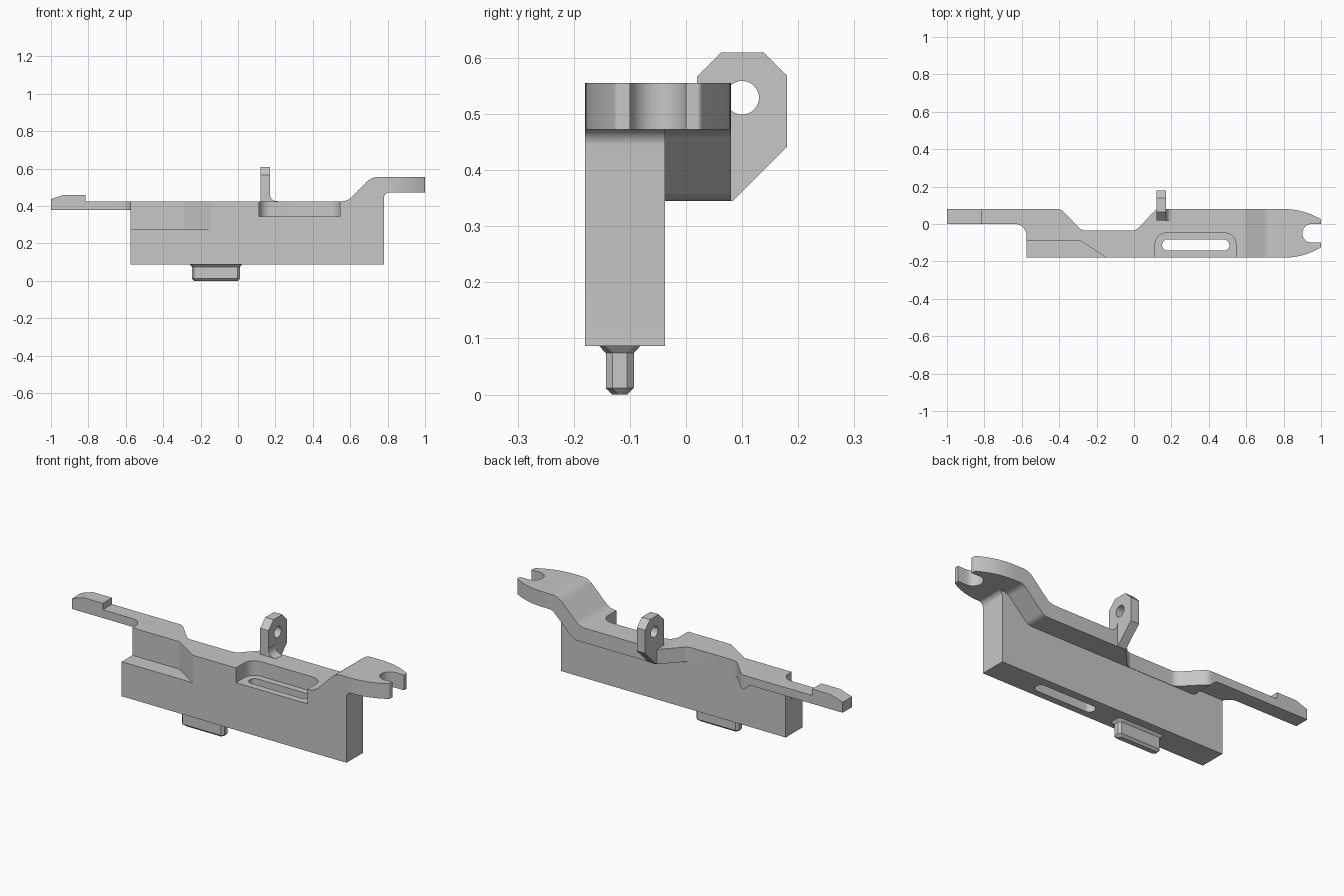
import bpy, bmesh
from math import radians, tan
from mathutils import Vector

if "Cube" in bpy.data.objects:
    bpy.data.objects.remove(bpy.data.objects["Cube"])

grey = bpy.data.materials.new("light grey")
grey.use_nodes = True
colour = (0.57, 0.57, 0.57, 1)
grey.diffuse_color = colour
grey.node_tree.nodes["Principled BSDF"].inputs["Base Color"].default_value = colour


def rounded(points, steps=8):
    """Outline of 2D points; a third number is the corner radius."""
    out = []
    for i, p in enumerate(points):
        here = Vector(p[:2])
        if len(p) == 2:
            out.append(here)
            continue
        a = (Vector(points[i - 1][:2]) - here).normalized()
        b = (Vector(points[(i + 1) % len(points)][:2]) - here).normalized()
        reach = p[2] / tan(a.angle(b) / 2)
        centre = here + (a + b).normalized() * (reach ** 2 + p[2] ** 2) ** 0.5
        start, end = here + a * reach - centre, here + b * reach - centre
        for k in range(steps + 1):
            out.append(centre + start.lerp(end, k / steps).normalized() * p[2])
    return out


def prism(name, points, axis, low, high):
    """Extrude an outline along an axis: x uses (y,z), y uses (x,z), z uses (x,y)."""
    bm = bmesh.new()
    place = {"x": lambda p, d: (d, p.x, p.y),
             "y": lambda p, d: (p.x, d, p.y),
             "z": lambda p, d: (p.x, p.y, d)}[axis]
    outline = rounded(points)
    outline = [p for i, p in enumerate(outline) if (p - outline[i - 1]).length > 1e-5]
    face = bm.faces.new([bm.verts.new(place(p, low)) for p in outline])
    offset = Vector(place(Vector((0, 0)), high - low))
    top = bmesh.ops.extrude_face_region(bm, geom=[face], use_keep_orig=True)["geom"]
    bmesh.ops.translate(bm, vec=offset, verts=[v for v in top if isinstance(v, bmesh.types.BMVert)])
    bmesh.ops.recalc_face_normals(bm, faces=bm.faces)
    mesh = bpy.data.meshes.new(name)
    bm.to_mesh(mesh)
    bm.free()
    mesh.materials.append(grey)
    obj = bpy.data.objects.new(name, mesh)
    bpy.context.collection.objects.link(obj)
    return obj


def combine(target, other, operation):
    mod = target.modifiers.new(operation.lower(), "BOOLEAN")
    mod.object, mod.operation, mod.solver = other, operation, "EXACT"
    bpy.context.view_layer.objects.active = target
    bpy.ops.object.modifier_apply(modifier=mod.name)
    bpy.data.objects.remove(other)


def box(x0, x1, y0, y1, r):
    return [(x0, y0, r), (x1, y0, r), (x1, y1, r), (x0, y1, r)]


# Top plate: side profile trimmed by its plan outline
plate = prism("top_plate", [
    (-1, 0.38), (-0.44, 0.38, 0.02), (-0.4, 0.345, 0.02), (0.62, 0.345, 0.05),
    (0.75, 0.472, 0.05), (1, 0.472), (1, 0.555), (0.715, 0.555, 0.08),
    (0.585, 0.425, 0.08), (-0.815, 0.425), (-0.815, 0.46), (-0.93, 0.46, 0.02), (-1, 0.437)],
    "y", -0.3, 0.2)
plan = prism("plan_outline", [
    (-1, 0), (-0.575, 0, 0.06), (-0.575, -0.18), (0.9, -0.18, 0.38), (1, -0.125, 0.01),
    (1, 0.025, 0.01), (0.9, 0.08, 0.38), (0.12, 0.08, 0.03), (0.01, -0.035, 0.05),
    (-0.28, -0.035, 0.05), (-0.39, 0.08, 0.05), (-1, 0.08)], "z", 0, 1)
combine(plate, plan, "INTERSECT")
combine(plate, prism("fork_cutter", box(0.9, 1.1, -0.1, 0, 0.0499), "z", 0.2, 0.8), "DIFFERENCE")

# Main block under the plate
body = prism("main_body", [
    (-0.575, 0.087), (0.78, 0.087), (0.78, 0.474, 0.03), (0.82, 0.474), (0.8, 0.5),
    (0.7, 0.5), (0.6, 0.4), (-0.575, 0.4)], "y", -0.18, -0.037)
combine(body, plate, "UNION")

# Front pocket, through slot and the stepped front corner
combine(body, prism("pocket_cutter", [
    (0.113, -0.3), (0.545, -0.3), (0.545, -0.048, 0.06), (0.113, -0.048, 0.06)],
    "z", 0.345, 0.7), "DIFFERENCE")
combine(body, prism("slot_cutter", box(0.15, 0.51, -0.143, -0.083, 0.0299), "z", 0, 0.7), "DIFFERENCE")
combine(body, prism("corner_cutter", [
    (-0.7, -0.3), (0.043, -0.3), (-0.29, -0.088), (-0.7, -0.088)],
    "z", 0.275, 0.7), "DIFFERENCE")

# Upright lug with its hole and foot fillet
lug = prism("rear_lug", [
    (0.02, 0.345), (0.083, 0.345), (0.18, 0.442), (0.18, 0.568), (0.138, 0.61),
    (0.063, 0.61), (0.02, 0.567)], "x", 0.12, 0.17)
combine(lug, prism("hole_cutter", box(0.07, 0.13, 0.499, 0.559, 0.0299), "x", 0, 0.3), "DIFFERENCE")
foot = prism("lug_foot", [
    (0.15, 0.41), (0.215, 0.41), (0.215, 0.426), (0.171, 0.426, 0.035), (0.171, 0.47), (0.15, 0.47)],
    "y", 0.02, 0.08)

# Bottom peg: stacked eight-sided sections with a flared neck and chamfered tip
bm = bmesh.new()
rings = []
for half_x, half_y, z in [(0.117, 0.013, 0), (0.128, 0.025, 0.012),
                          (0.128, 0.025, 0.074), (0.14, 0.038, 0.088)]:
    c = 0.012
    corners = [(half_x - c, half_y), (half_x, half_y - c)]
    quad = corners + [(x, -y) for x, y in reversed(corners)]
    ring = quad + [(-x, -y) for x, y in quad]
    rings.append([bm.verts.new((x - 0.118, y - 0.118, z)) for x, y in ring])
for low, high in zip(rings, rings[1:]):
    for i in range(8):
        bm.faces.new([low[i - 1], low[i], high[i], high[i - 1]])
bm.faces.new(rings[0])
bm.faces.new(rings[-1])
bmesh.ops.recalc_face_normals(bm, faces=bm.faces)
peg_mesh = bpy.data.meshes.new("bottom_peg")
bm.to_mesh(peg_mesh)
bm.free()
peg_mesh.materials.append(grey)
peg = bpy.data.objects.new("bottom_peg", peg_mesh)
bpy.context.collection.objects.link(peg)

# Smooth the rounded areas, keep edges sharp
for obj in (body, lug, foot):
    bpy.ops.object.select_all(action="DESELECT")
    obj.select_set(True)
    bpy.context.view_layer.objects.active = obj
    bpy.ops.object.shade_smooth_by_angle(angle=radians(30))
